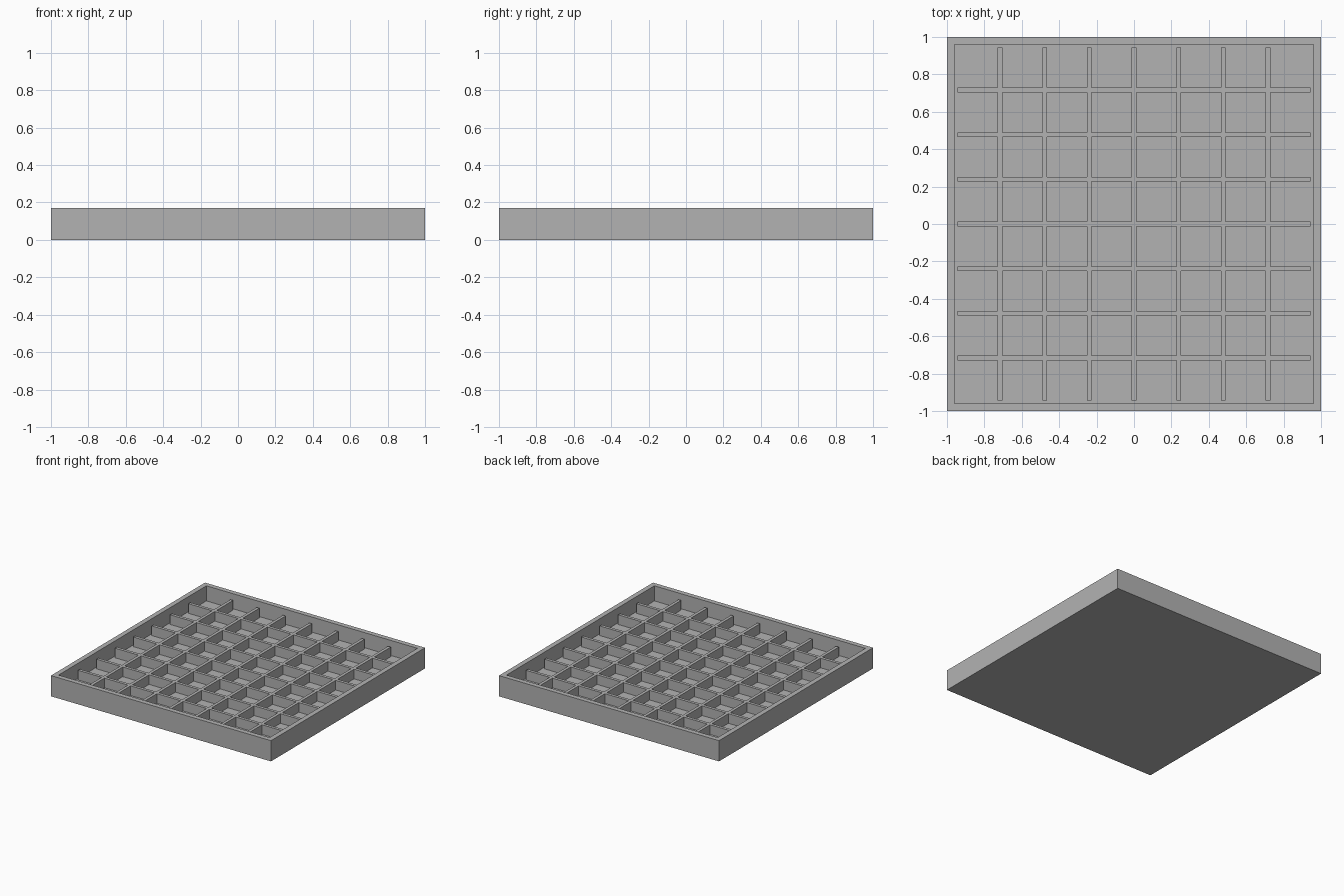
import bpy
import bmesh
from mathutils import Matrix

cube = bpy.data.objects.get("Cube")
if cube:
    bpy.data.objects.remove(cube, do_unlink=True)

HEIGHT = 0.17     # outer height of the tray
INNER = 0.943     # half width of the hollow
FLOOR = 0.046     # floor level inside
RIB_TOP = 0.125   # top of the dividers
RIB = 0.025       # divider thickness
CELLS = 8

grey = bpy.data.materials.new("plain grey")
grey.use_nodes = True
colour = (0.45, 0.45, 0.45, 1)
grey.diffuse_color = colour
grey.node_tree.nodes["Principled BSDF"].inputs["Base Color"].default_value = colour


def finish(name, bm):
    mesh = bpy.data.meshes.new(name)
    bmesh.ops.recalc_face_normals(bm, faces=bm.faces)
    bm.to_mesh(mesh)
    bm.free()
    mesh.materials.append(grey)
    obj = bpy.data.objects.new(name, mesh)
    bpy.context.collection.objects.link(obj)
    return obj


# Tray: a block whose top is inset and pushed down to leave rim and floor
bm = bmesh.new()
bmesh.ops.create_cube(bm, size=1, matrix=Matrix.Translation((0, 0, HEIGHT / 2))
                      @ Matrix.Diagonal((2, 2, HEIGHT, 1)))
top = max(bm.faces, key=lambda f: f.calc_center_median().z)
bmesh.ops.inset_region(bm, faces=[top], thickness=1 - INNER)
hollow = bmesh.ops.extrude_discrete_faces(bm, faces=[top])["faces"]
bmesh.ops.translate(bm, verts=hollow[0].verts, vec=(0, 0, FLOOR - HEIGHT))
finish("tray", bm)

# Dividers: a flat lattice with square openings, extruded up from the floor
cell = (2 * INNER - (CELLS - 1) * RIB) / CELLS
cuts = [-INNER]
for i in range(CELLS - 1):
    start = -INNER + (i + 1) * cell + i * RIB
    cuts += [start, start + RIB]
cuts.append(INNER)

bm = bmesh.new()
grid = [[bm.verts.new((x, y, FLOOR)) for y in cuts] for x in cuts]
for i in range(len(cuts) - 1):
    for j in range(len(cuts) - 1):
        if i % 2 or j % 2:      # odd strips are the dividers
            bm.faces.new((grid[i][j], grid[i + 1][j],
                          grid[i + 1][j + 1], grid[i][j + 1]))
bmesh.ops.delete(bm, geom=[v for v in bm.verts if not v.link_faces], context="VERTS")
raised = bmesh.ops.extrude_face_region(bm, geom=bm.faces[:])["geom"]
bmesh.ops.translate(bm, verts=[v for v in raised if isinstance(v, bmesh.types.BMVert)],
                    vec=(0, 0, RIB_TOP - FLOOR))
# Remove the hidden undersides resting on the floor
under = [f for f in bm.faces if all(abs(v.co.z - FLOOR) < 1e-5 for v in f.verts)]
bmesh.ops.delete(bm, geom=under, context="FACES")
finish("dividers", bm)
